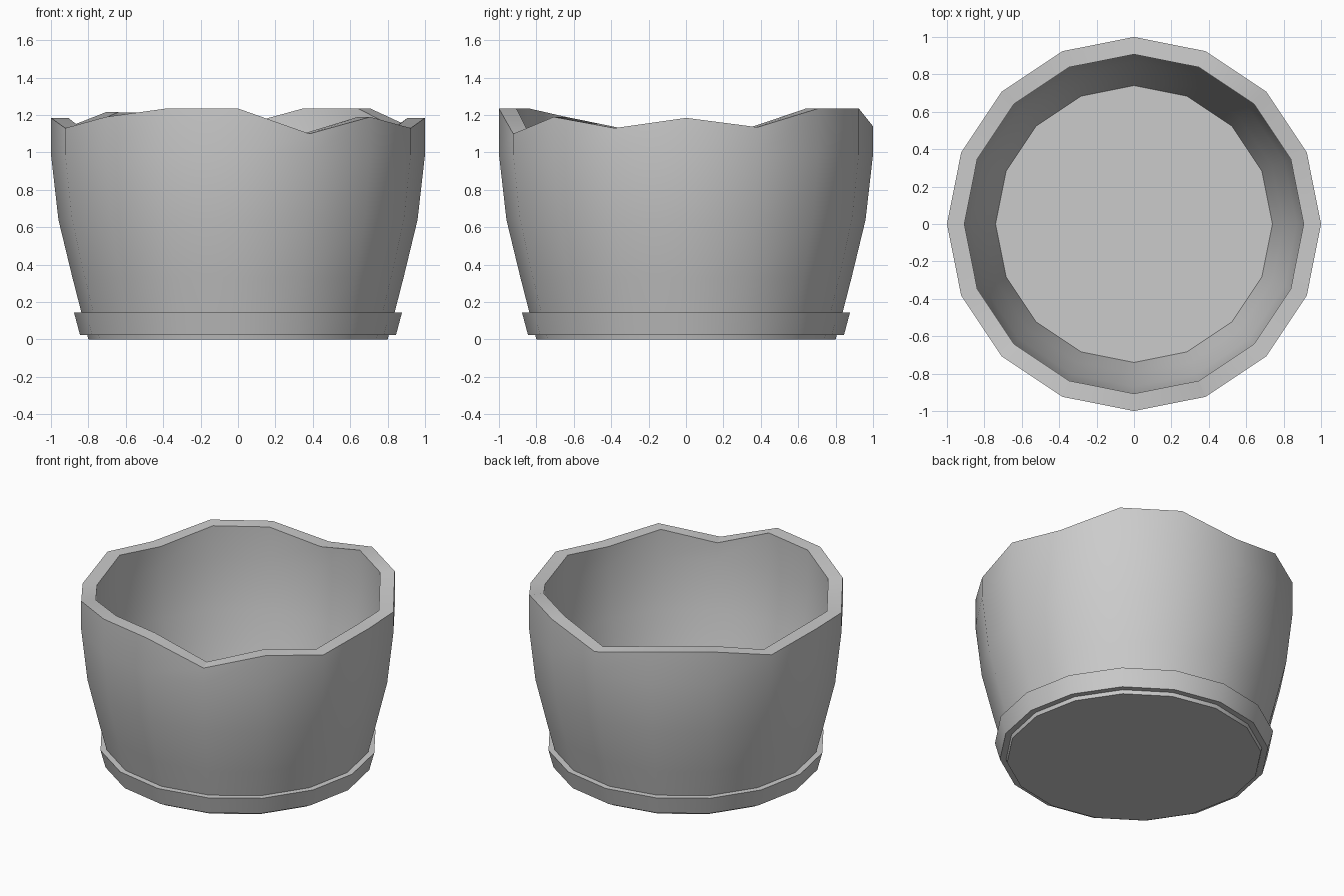
import bpy, math

if "Cube" in bpy.data.objects:
    bpy.data.objects.remove(bpy.data.objects["Cube"])

SIDES = 16
# wavy rim height for each side, counter-clockwise from +x
RIM = [1.185, 1.135, 1.235, 1.235, 1.14, 1.21, 1.215, 1.13,
       1.185, 1.13, 1.19, 1.235, 1.235, 1.10, 1.19, 1.13]


def lathe(name, profile, capped):
    """Spin (radius, z) points; z=None follows the wavy rim."""
    verts, faces = [], []
    for r, z in profile:
        for k in range(SIDES):
            a = math.tau * k / SIDES
            verts.append((r * math.cos(a), r * math.sin(a), RIM[k] if z is None else z))
    n = len(profile)
    for i in range(n - 1 if capped else n):
        j = (i + 1) % n
        for k in range(SIDES):
            m = (k + 1) % SIDES
            faces.append((i * SIDES + k, i * SIDES + m, j * SIDES + m, j * SIDES + k))
    if capped:
        faces.append(tuple(reversed(range(SIDES))))
        faces.append(tuple(range((n - 1) * SIDES, n * SIDES)))
    mesh = bpy.data.meshes.new(name)
    mesh.from_pydata(verts, [], faces)
    obj = bpy.data.objects.new(name, mesh)
    bpy.context.collection.objects.link(obj)
    bpy.ops.object.select_all(action='DESELECT')
    obj.select_set(True)
    bpy.context.view_layer.objects.active = obj
    bpy.ops.object.shade_smooth_by_angle(angle=math.radians(30))
    return obj


# hollow pot: outside wall up, across the rim, inside wall down to the floor
lathe("pot", [(0.80, 0), (0.885, 0.33), (0.96, 0.64), (1.0, 0.99), (1.0, None),
              (0.907, None), (0.907, 0.99), (0.87, 0.65), (0.80, 0.35), (0.74, 0.09)], True)

# flared band around the foot
lathe("base_band", [(0.80, 0.025), (0.845, 0.025), (0.877, 0.145), (0.83, 0.145)], False)
